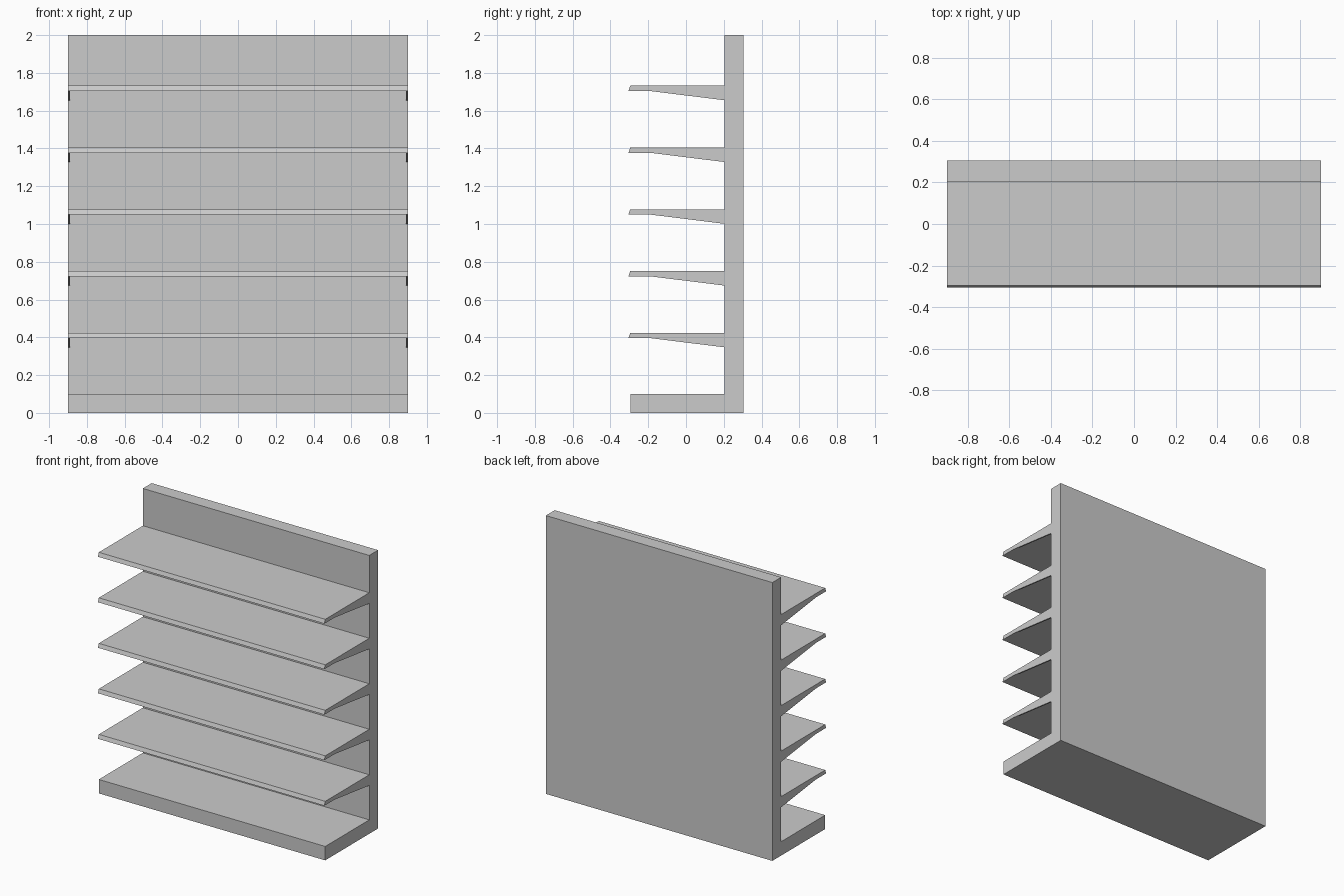
import bpy

if "Cube" in bpy.data.objects:
    bpy.data.objects.remove(bpy.data.objects["Cube"])

W = 0.9        # half width
BACK = 0.205   # front face of the back panel


def extrude_profile(name, pts, x0, x1):
    """Solid made by sweeping a (y, z) profile along x."""
    n = len(pts)
    verts = [(x, y, z) for x in (x0, x1) for y, z in pts]
    faces = [tuple(range(n))[::-1], tuple(range(n, 2 * n))]
    faces += [(i, (i + 1) % n, n + (i + 1) % n, n + i) for i in range(n)]
    # profiles run counter-clockwise seen from +x, so faces point outward
    mesh = bpy.data.meshes.new(name)
    mesh.from_pydata(verts, [], faces)
    obj = bpy.data.objects.new(name, mesh)
    bpy.context.collection.objects.link(obj)
    return obj


# L-shaped base and back panel
extrude_profile("base_and_back", [(-0.295, 0), (0.305, 0), (0.305, 2), (BACK, 2),
                                  (BACK, 0.1), (-0.295, 0.1)], -W, W)

# Five shelves with slanted front lips, each on two thin tapered end brackets
for i in range(5):
    top = 0.424 + i * 0.327
    under = top - 0.028
    extrude_profile(f"shelf_{i + 1}", [(-0.305, under), (BACK, under),
                                       (BACK, top), (-0.295, top)], -W, W)
    for side, x0 in (("left", -W), ("right", W - 0.01)):
        extrude_profile(f"bracket_{side}_{i + 1}",
                        [(-0.19, under), (BACK, top - 0.077), (BACK, under)], x0, x0 + 0.01)
